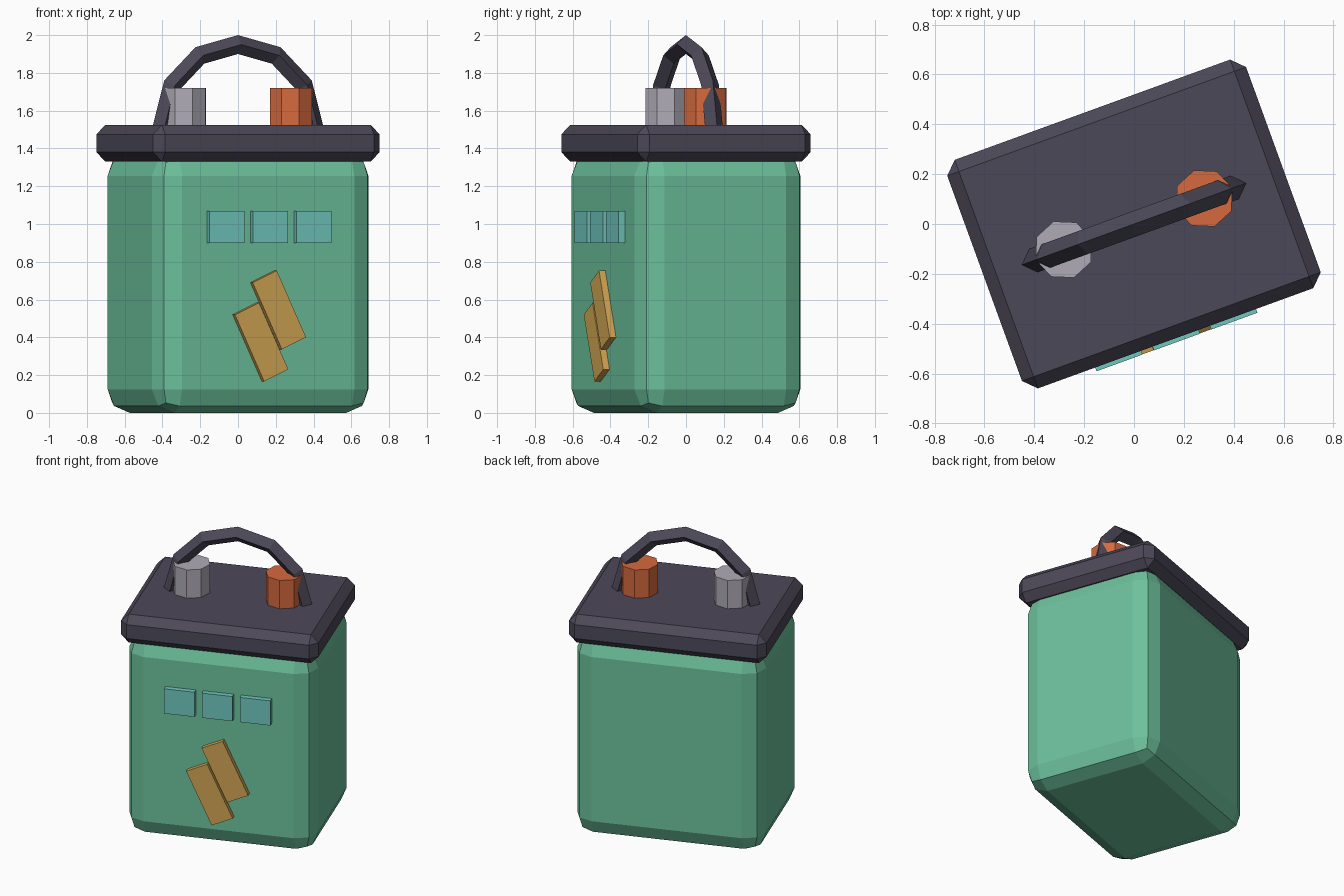
import bpy
import bmesh
from math import pi, radians
from mathutils import Matrix, Vector

if "Cube" in bpy.data.objects:
    bpy.data.objects.remove(bpy.data.objects["Cube"], do_unlink=True)

TURN = Matrix.Rotation(radians(20), 4, "Z")  # the whole model stands turned


def material(name, rgb):
    mat = bpy.data.materials.new(name)
    mat.use_nodes = True
    mat.diffuse_color = (*rgb, 1)
    mat.node_tree.nodes["Principled BSDF"].inputs["Base Color"].default_value = (*rgb, 1)
    return mat


GREEN = material("green", (0.15, 0.53, 0.33))
DARK = material("dark_grey", (0.073, 0.065, 0.098))
ORANGE = material("orange", (0.67, 0.144, 0.048))
GREY = material("light_grey", (0.43, 0.41, 0.47))
CYAN = material("cyan", (0.16, 0.57, 0.51))
GOLD = material("gold", (0.63, 0.37, 0.084))


def finish(name, bm, mat):
    bmesh.ops.recalc_face_normals(bm, faces=bm.faces)
    bm.transform(TURN)
    mesh = bpy.data.meshes.new(name)
    bm.to_mesh(mesh)
    bm.free()
    mesh.materials.append(mat)
    obj = bpy.data.objects.new(name, mesh)
    bpy.context.collection.objects.link(obj)
    return obj


def box(name, size, centre, mat, bevel=0, segments=1, tilt=0):
    bm = bmesh.new()
    bmesh.ops.create_cube(bm, size=1)
    bm.transform(Matrix.Diagonal((*size, 1)))
    if bevel:
        bmesh.ops.bevel(bm, geom=bm.edges[:], offset=bevel, segments=segments,
                        profile=0.5, affect="EDGES")
    bm.transform(Matrix.Translation(centre) @ Matrix.Rotation(tilt, 4, "Y"))
    return finish(name, bm, mat)


# Case and lid
box("case", (1.22, 0.935, 1.38), (0, 0, 0.69), GREEN, bevel=0.125, segments=2)
box("lid", (1.276, 0.976, 0.195), (0, 0, 1.4275), DARK, bevel=0.05)

# Eight-sided terminals
for name, x, mat in (("right_terminal", -0.3, GREY), ("left_terminal", 0.3, ORANGE)):
    bm = bmesh.new()
    bmesh.ops.create_cone(bm, cap_ends=True, segments=8, radius1=0.12, radius2=0.12,
                          depth=0.22, matrix=Matrix.Translation((x, 0, 1.61)))
    finish(name, bm, mat)

# Arched handle: a diamond section swept through half a circle
HUB = Vector((0, 0, 1.52))
bm = bmesh.new()
section = [bm.verts.new(HUB + Vector((0.43 + dx, dy, 0)))
           for dx, dy in ((0.05, 0), (0, 0.05), (-0.05, 0), (0, -0.05))]
face = bm.faces.new(section)
bmesh.ops.spin(bm, geom=[face, *face.edges, *face.verts], cent=HUB, axis=(0, -1, 0),
               angle=pi, steps=6)
finish("handle", bm, DARK)

# Row of charge indicators on the front
for i, label in enumerate(("right", "middle", "left")):
    box(label + "_indicator", (0.197, 0.07, 0.17), ((i - 1) * 0.245, -0.469, 0.985), CYAN)

# Bolt made of two offset slanted bars
for name, side in (("bolt_upper_bar", 1), ("bolt_lower_bar", -1)):
    box(name, (0.15, 0.07, 0.39), (side * 0.05, -0.468, 0.46 + side * 0.085), GOLD,
        tilt=radians(-25))
